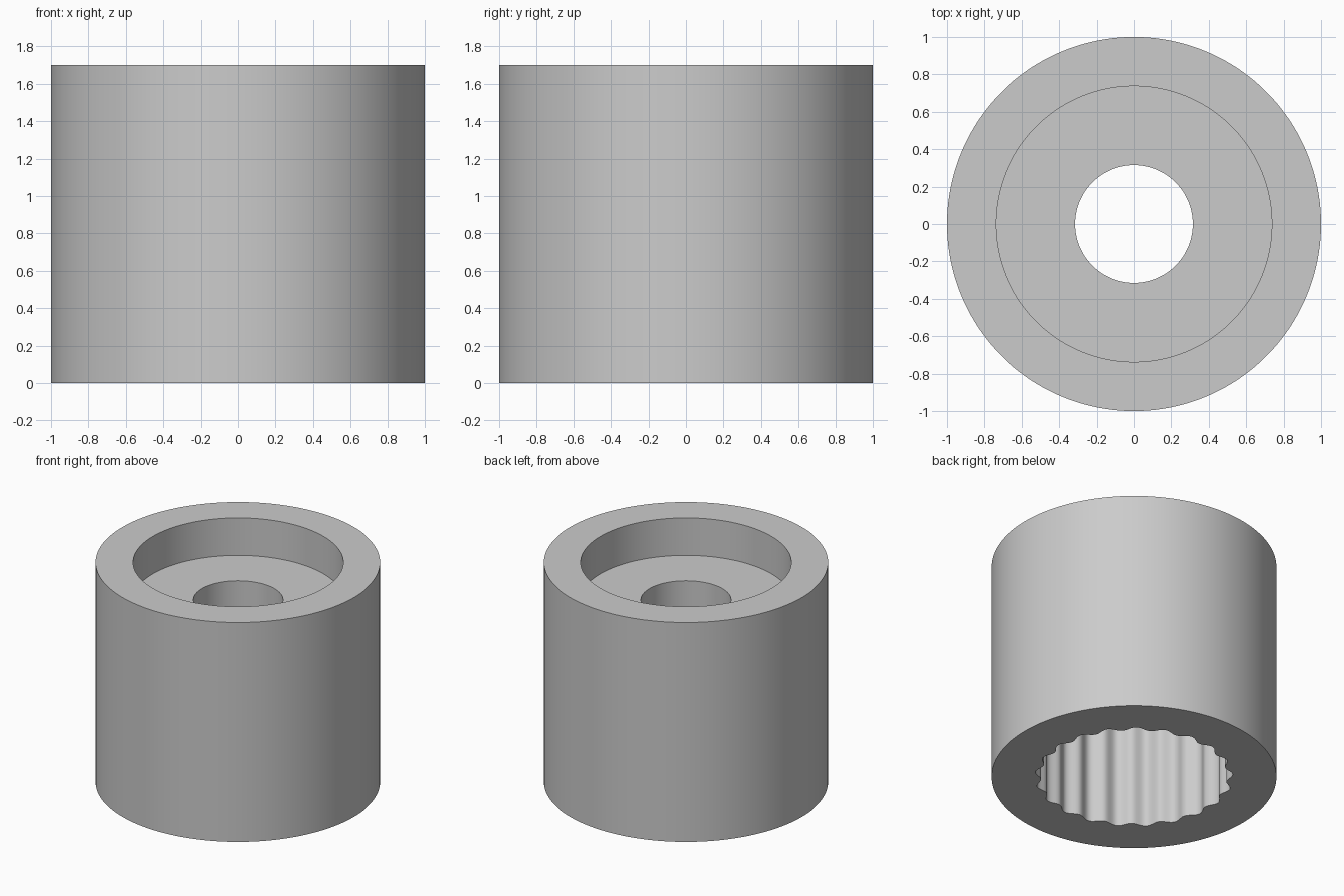
import bpy
import bmesh
from math import cos, sin, pi, radians

cube = bpy.data.objects.get("Cube")
if cube:
    bpy.data.objects.remove(cube, do_unlink=True)

TEETH = 21
SEGMENTS = TEETH * 12
WAVE = 0.021          # half the depth of the spline grooves

# Cross-section: radius, height, groove amplitude
profile = [
    (1.0, 0.0, 0), (1.0, 1.7, 0),             # outer wall
    (0.737, 1.7, 0), (0.737, 1.41, 0),        # screw head recess
    (0.315, 1.41, 0), (0.315, 1.0, 0),        # screw hole
    (0.674, 1.0, WAVE), (0.674, 0.0, WAVE),   # splined socket
]

# Grey plastic
grey = bpy.data.materials.new("grey")
grey.use_nodes = True
colour = (0.6, 0.6, 0.6, 1)
grey.diffuse_color = colour
grey.node_tree.nodes["Principled BSDF"].inputs["Base Color"].default_value = colour

# Revolve the section, rippling the socket radius once per tooth
bm = bmesh.new()
rings = []
for radius, z, wave in profile:
    ring = []
    for i in range(SEGMENTS):
        a = 2 * pi * i / SEGMENTS
        r = radius + wave * cos(TEETH * a)
        ring.append(bm.verts.new((r * cos(a), r * sin(a), z)))
    rings.append(ring)
for k, ring in enumerate(rings):
    following = rings[(k + 1) % len(rings)]
    for i in range(SEGMENTS):
        j = (i + 1) % SEGMENTS
        bm.faces.new((ring[i], ring[j], following[j], following[i]))
bmesh.ops.recalc_face_normals(bm, faces=bm.faces)

mesh = bpy.data.meshes.new("splined_collar")
bm.to_mesh(mesh)
bm.free()
mesh.materials.append(grey)
collar = bpy.data.objects.new("splined_collar", mesh)
bpy.context.collection.objects.link(collar)

# Smooth walls with crisp rims
bpy.ops.object.select_all(action="DESELECT")
collar.select_set(True)
bpy.context.view_layer.objects.active = collar
bpy.ops.object.shade_smooth_by_angle(angle=radians(40))
